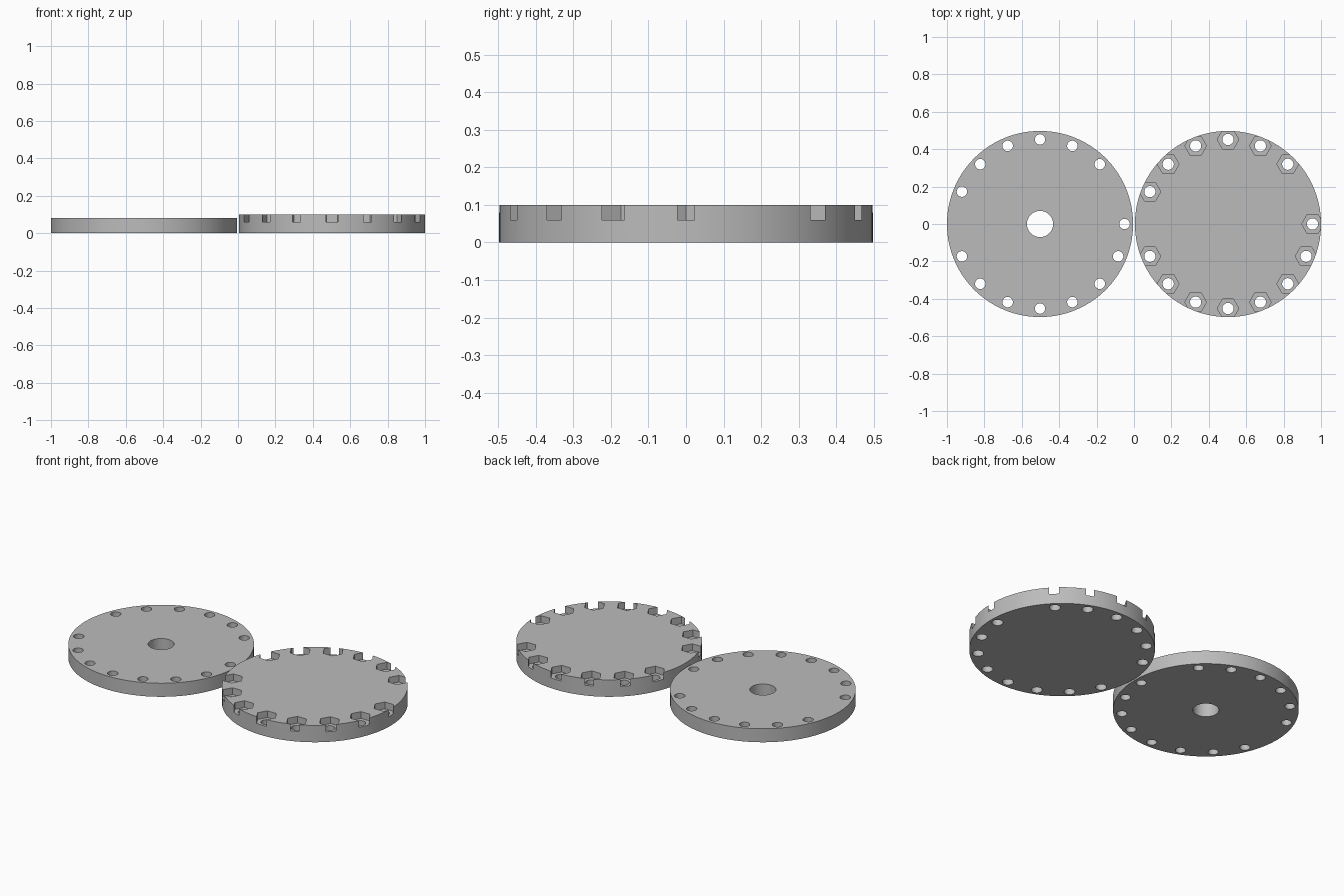
import bpy
from math import cos, sin, radians

cube = bpy.data.objects.get("Cube")
if cube:
    bpy.data.objects.remove(cube, do_unlink=True)

RADIUS, OFFSET, BOLT_CIRCLE = 0.4975, 0.5025, 0.452
# Sixteen bolt stations, two of them left blank
STATIONS = [radians(22.5 * i) for i in range(16) if i not in (1, 8)]

grey = bpy.data.materials.new("plain_grey")
grey.use_nodes = True
COLOUR = (0.5, 0.5, 0.5, 1)
grey.diffuse_color = COLOUR
grey.node_tree.nodes["Principled BSDF"].inputs["Base Color"].default_value = COLOUR


def cylinder(name, sides, radius, x, y, bottom, top):
    bpy.ops.mesh.primitive_cylinder_add(
        vertices=sides, radius=radius, depth=top - bottom,
        location=(x, y, (bottom + top) / 2))
    obj = bpy.context.object
    obj.name = name
    return obj


def select(objects):
    bpy.ops.object.select_all(action="DESELECT")
    for obj in objects:
        obj.select_set(True)
    bpy.context.view_layer.objects.active = objects[0]


def cut(target, cutters):
    """Subtract a set of separate cutters from the target."""
    select(cutters)
    if len(cutters) > 1:
        bpy.ops.object.join()
    cutter = bpy.context.object
    cutter.hide_render = True
    mod = target.modifiers.new("cut", "BOOLEAN")
    mod.operation = "DIFFERENCE"
    mod.solver = "EXACT"
    mod.object = cutter
    select([target])
    bpy.ops.object.modifier_apply(modifier=mod.name)
    bpy.data.objects.remove(cutter, do_unlink=True)


def ring(name, sides, radius, x, bottom, top, turn=0):
    """Cutters placed on the bolt circle, all facing the same way."""
    cutters = []
    for a in STATIONS:
        obj = cylinder(name, sides, radius, x + BOLT_CIRCLE * cos(a),
                       BOLT_CIRCLE * sin(a), bottom, top)
        obj.rotation_euler.z = turn
        cutters.append(obj)
    return cutters


def finish(obj):
    obj.data.materials.clear()
    obj.data.materials.append(grey)
    select([obj])
    bpy.ops.object.shade_smooth_by_angle(angle=radians(30))


# Flange with a central bore and plain bolt holes
bored = cylinder("bored_flange", 128, RADIUS, -OFFSET, 0, 0, 0.08)
cut(bored, ring("hole_cutter", 32, 0.028, -OFFSET, -0.1, 0.2)
    + [cylinder("bore_cutter", 64, 0.07, -OFFSET, 0, -0.1, 0.2)])
finish(bored)

# Flange with bolt holes and hexagonal nut pockets
pocketed = cylinder("nut_pocket_flange", 128, RADIUS, OFFSET, 0, 0, 0.1)
cut(pocketed, ring("pocket_cutter", 6, 0.058, OFFSET, 0.06, 0.2, radians(30)))
cut(pocketed, ring("hole_cutter", 32, 0.03, OFFSET, -0.1, 0.3))
finish(pocketed)
